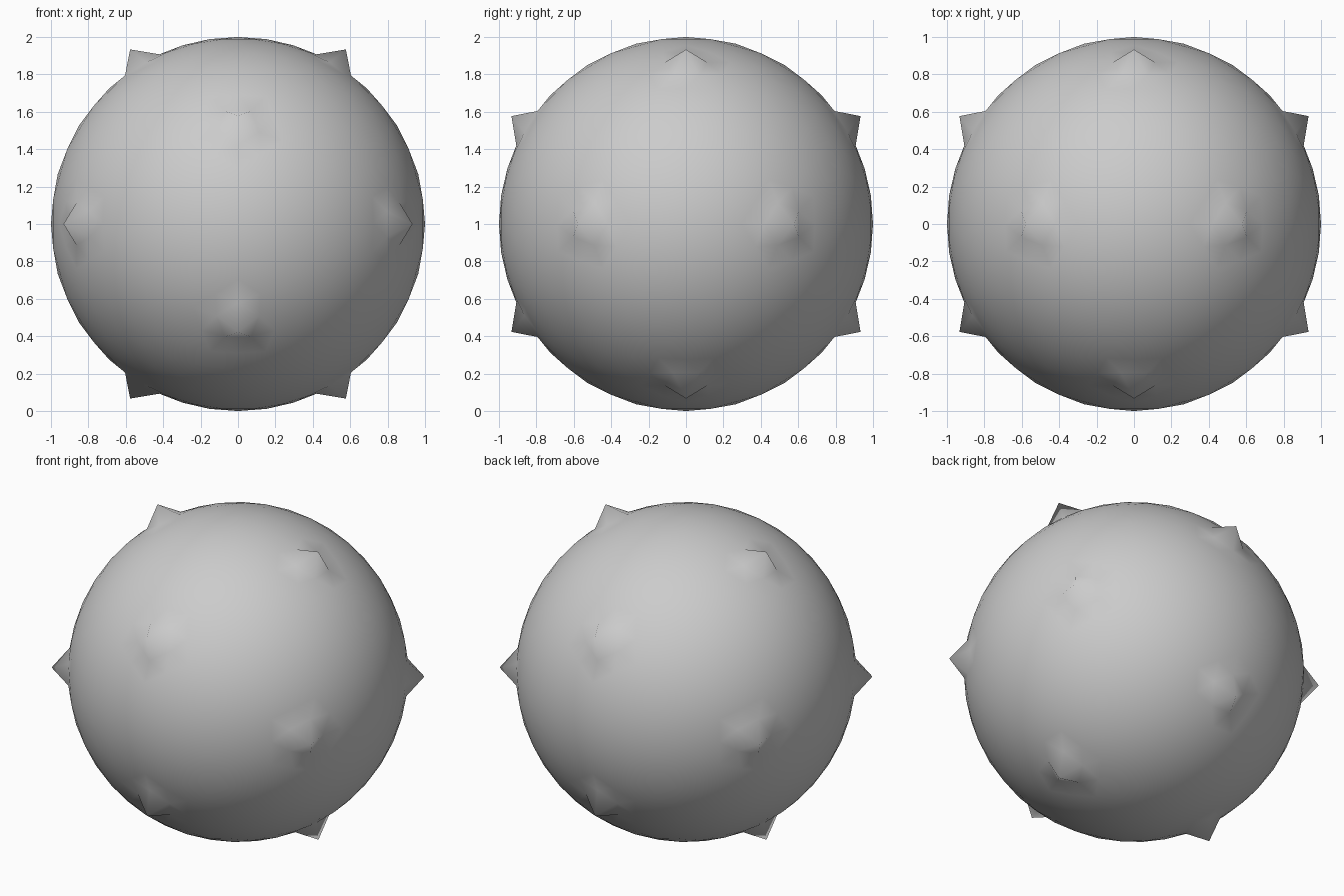
import bpy, bmesh
from mathutils import Vector

if "Cube" in bpy.data.objects:
    bpy.data.objects.remove(bpy.data.objects["Cube"])

PHI = (1 + 5 ** 0.5) / 2
RADIUS, SPIKE, CUTS = 1.0, 1.097, 7

# Icosahedron as the hull of its twelve golden-ratio corners
bm = bmesh.new()
for a in (-1, 1):
    for b in (-PHI, PHI):
        for p in ((a, 0, b), (b, a, 0), (0, b, a)):
            bm.verts.new(p)
bmesh.ops.convex_hull(bm, input=bm.verts[:])

# Even triangular subdivision pushed out to a ball
bmesh.ops.subdivide_edges(bm, edges=bm.edges[:], cuts=CUTS, use_grid_fill=True)
bmesh.ops.triangulate(bm, faces=bm.faces[:])
for v in bm.verts:
    # The twelve original five-way corners stand proud as short spikes
    v.co = v.co.normalized() * (SPIKE if len(v.link_edges) == 5 else RADIUS)
    v.co += Vector((0, 0, RADIUS))
bmesh.ops.recalc_face_normals(bm, faces=bm.faces[:])
for f in bm.faces:
    f.smooth = True

mesh = bpy.data.meshes.new("spiked_ball")
bm.to_mesh(mesh)
bm.free()
bpy.context.collection.objects.link(bpy.data.objects.new("spiked_ball", mesh))
